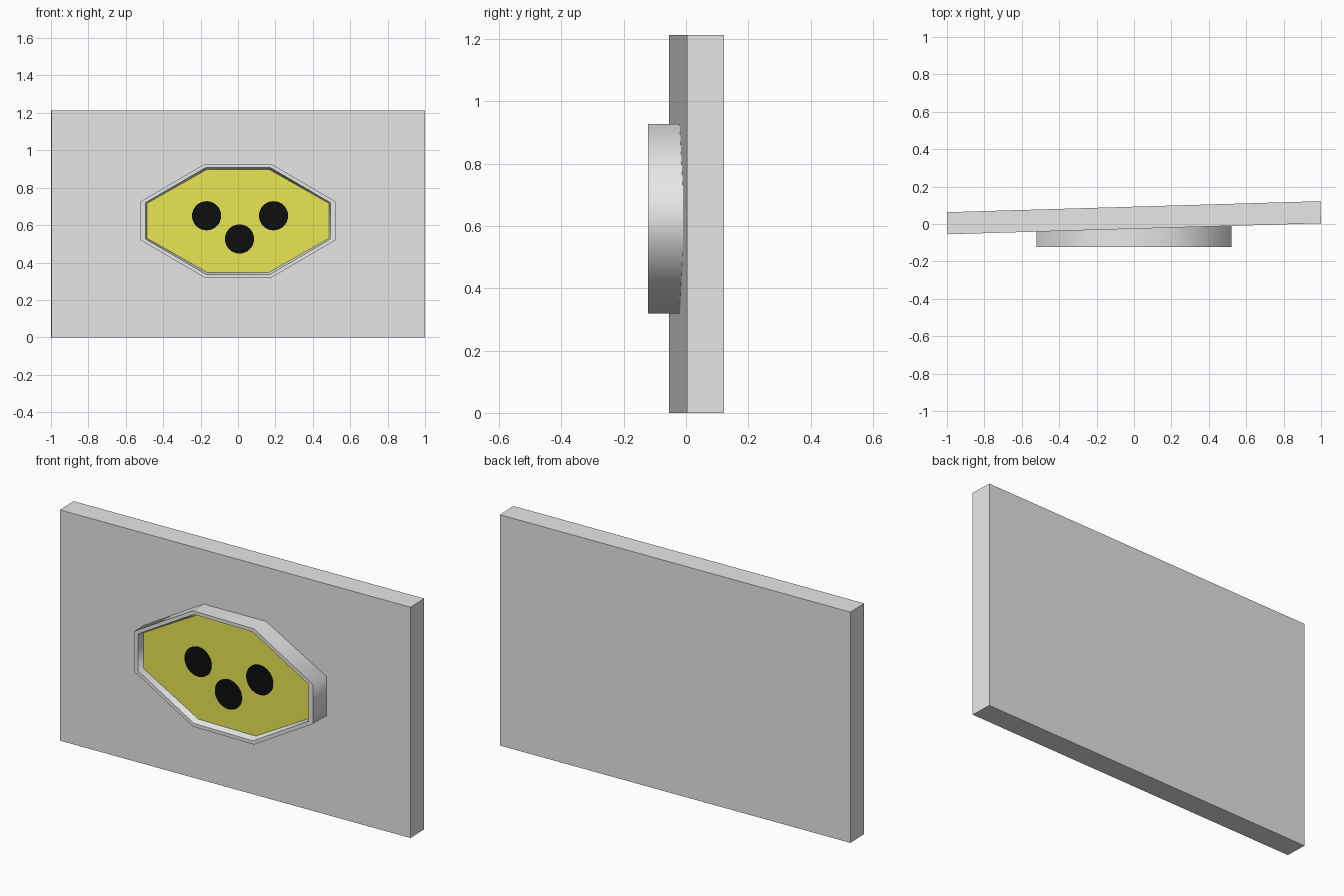
import bpy, bmesh, math
from mathutils import Matrix

cube = bpy.data.objects.get("Cube")
if cube:
    bpy.data.objects.remove(cube, do_unlink=True)


def material(name, r, g, b):
    m = bpy.data.materials.new(name)
    m.use_nodes = True
    m.diffuse_color = (r, g, b, 1)
    m.node_tree.nodes["Principled BSDF"].inputs["Base Color"].default_value = (r, g, b, 1)
    return m


grey = material("light_grey", 0.8, 0.8, 0.8)
yellow = material("yellow", 0.8, 0.8, 0.09)
black = material("black", 0.004, 0.004, 0.004)


def add_object(name, bm, mat):
    bmesh.ops.recalc_face_normals(bm, faces=bm.faces)
    mesh = bpy.data.meshes.new(name)
    bm.to_mesh(mesh)
    bm.free()
    mesh.materials.append(mat)
    obj = bpy.data.objects.new(name, mesh)
    bpy.context.collection.objects.link(obj)
    return obj


def octagon(bm, long_x, short_x, tall_z, low_z, y):
    """Stretched octagon facing the front, centred on the housing."""
    quarter = [(long_x, low_z), (short_x, tall_z)]
    half = quarter + [(-x, z) for x, z in reversed(quarter)]
    points = half + [(-x, -z) for x, z in half]
    return [bm.verts.new((x, y, z + CENTRE_Z)) for x, z in points]


CENTRE_Z = 0.623
FLOOR_Y = -0.09

# Wall plate, turned slightly
bm = bmesh.new()
bmesh.ops.create_cube(bm, size=1, matrix=Matrix.Translation((0, 0.0335, 0.606))
                      @ Matrix.Rotation(math.atan(0.0295), 4, "Z")
                      @ Matrix.Diagonal((1.997, 0.118, 1.212, 1)))
add_object("wall_plate", bm, grey)

# Housing: outer wall, flat rim and tapered inner wall
bm = bmesh.new()
rings = [octagon(bm, 0.52, 0.178, 0.304, 0.104, 0.02),
         octagon(bm, 0.52, 0.178, 0.304, 0.104, -0.122),
         octagon(bm, 0.495, 0.171, 0.286, 0.097, -0.122),
         octagon(bm, 0.487, 0.166, 0.275, 0.093, FLOOR_Y)]
for a, b in zip(rings, rings[1:]):
    for i in range(8):
        j = (i + 1) % 8
        bm.faces.new((a[i], a[j], b[j], b[i]))
bm.faces.new(rings[0])
bm.faces.new(rings[-1])
housing = add_object("socket_housing", bm, grey)
housing.data.materials.append(yellow)
for face in housing.data.polygons:
    if len(face.vertices) == 8 and face.center.y < -0.05:
        face.material_index = 1
bpy.context.view_layer.objects.active = housing
housing.select_set(True)
bpy.ops.object.shade_smooth_by_angle(angle=math.radians(65))

# Three round holes as thin dark discs
for name, x, z in (("left_hole", 0.19, 0.65), ("right_hole", -0.168, 0.65),
                   ("lower_hole", 0.008, 0.526)):
    bm = bmesh.new()
    bmesh.ops.create_cone(bm, cap_ends=True, segments=32, radius1=0.078, radius2=0.078,
                          depth=0.006, matrix=Matrix.Translation((x, FLOOR_Y, z))
                          @ Matrix.Rotation(math.pi / 2, 4, "X"))
    add_object(name, bm, black)
